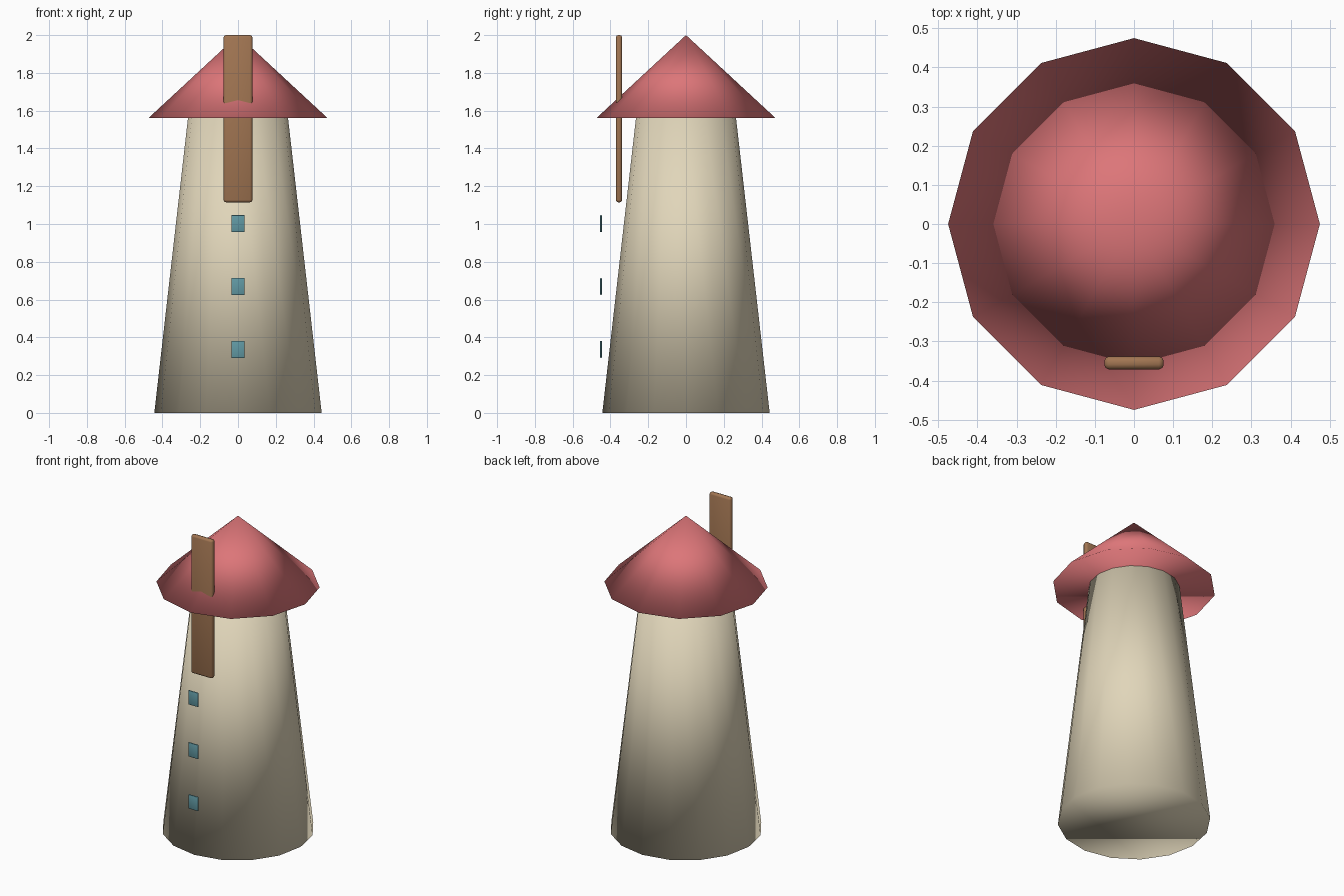
import bpy
import math

cube = bpy.data.objects.get("Cube")
if cube:
    bpy.data.objects.remove(cube, do_unlink=True)


def material(name, rgb):
    mat = bpy.data.materials.new(name)
    mat.use_nodes = True
    colour = (*rgb, 1.0)
    mat.diffuse_color = colour
    mat.node_tree.nodes["Principled BSDF"].inputs["Base Color"].default_value = colour
    return mat


def tapered(name, sides, r_bottom, r_top, z_low, z_high, mat):
    """Capped cone, smooth all over including the rims."""
    bpy.ops.mesh.primitive_cone_add(vertices=sides, radius1=r_bottom, radius2=r_top,
                                    depth=z_high - z_low,
                                    location=(0, 0, (z_low + z_high) / 2))
    obj = bpy.context.object
    obj.name = name
    obj.data.materials.append(mat)
    bpy.ops.object.shade_smooth()
    return obj


def board(name, size, location, bevel, mat):
    """Thin upright board with rounded edges."""
    bpy.ops.mesh.primitive_cube_add(size=1, location=location)
    obj = bpy.context.object
    obj.name = name
    obj.scale = size
    bpy.ops.object.transform_apply(location=False, rotation=False, scale=True)
    obj.data.materials.append(mat)
    mod = obj.modifiers.new("rounded_edges", 'BEVEL')
    mod.width = bevel
    mod.segments = 2
    bpy.ops.object.modifier_apply(modifier=mod.name)
    bpy.ops.object.shade_smooth_by_angle(angle=math.radians(50))
    return obj


plaster = material("cream plaster", (0.75, 0.67, 0.49))
tile = material("red roof", (0.72, 0.18, 0.19))
wood = material("brown wood", (0.36, 0.18, 0.085))
glass = material("blue glass", (0.12, 0.32, 0.37))

# Tower and its pointed roof
EAVES = 1.56
tapered("tower", 16, 0.443, 0.265, 0, EAVES, plaster)
tapered("roof", 12, 0.475, 0, EAVES, 2.0, tile)

# Upright sail board in front of the roof
board("sail_board", (0.152, 0.033, 0.885), (0, -0.355, 1.5575), 0.012, wood)

# Column of small windows
for i in range(3):
    board(f"window_{i + 1}", (0.07, 0.009, 0.09),
          (0, -0.45, 0.336 + i * 0.333), 0.003, glass)
